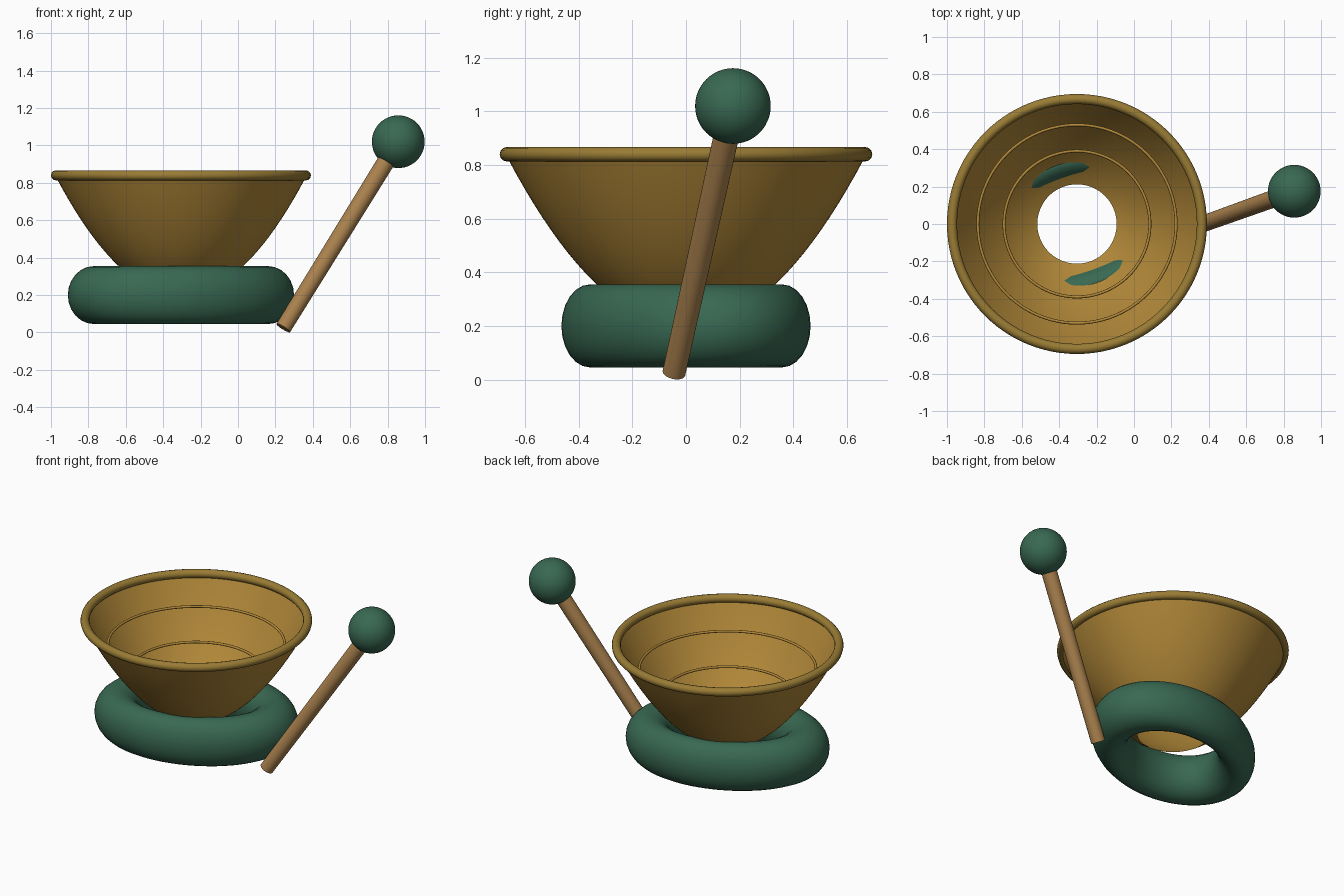
import bpy, bmesh, math
from mathutils import Vector

if "Cube" in bpy.data.objects:
    bpy.data.objects.remove(bpy.data.objects["Cube"])

CX = -0.305  # bowl and cushion axis


def material(name, rgb):
    m = bpy.data.materials.new(name)
    m.diffuse_color = (*rgb, 1)
    m.use_nodes = True
    m.node_tree.nodes["Principled BSDF"].inputs["Base Color"].default_value = m.diffuse_color
    return m


BRASS = material("brass", (0.44, 0.245, 0.04))
RIM_BRASS = material("rim_brass", (0.32, 0.20, 0.035))
GREEN = material("green_fabric", (0.04, 0.14, 0.085))
WOOD = material("wood", (0.40, 0.22, 0.075))


def finish(name, mat):
    ob = bpy.context.object
    ob.name = name
    ob.data.materials.append(mat)
    bpy.ops.object.shade_smooth_by_angle(angle=math.radians(40))
    return ob


def ring(name, major, minor, z, mat, segs=96, minor_segs=12):
    bpy.ops.mesh.primitive_torus_add(major_radius=major, minor_radius=minor,
                                     major_segments=segs, minor_segments=minor_segs,
                                     location=(CX, 0, z))
    return finish(name, mat)


# Bowl: thin open shell spun from a parabolic profile, open at the bottom
bm = bmesh.new()
N = 14
radii = [0.212 + (0.664 - 0.212) * i / N for i in range(N + 1)]
pts = [bm.verts.new((r, 0, 0.197 + 1.42 * r * r)) for r in radii]
edges = [bm.edges.new(p) for p in zip(pts, pts[1:])]
bmesh.ops.spin(bm, geom=pts + edges, cent=(0, 0, 0), axis=(0, 0, 1),
               angle=2 * math.pi, steps=96)
bmesh.ops.remove_doubles(bm, verts=bm.verts, dist=1e-4)
bmesh.ops.recalc_face_normals(bm, faces=bm.faces)
me = bpy.data.meshes.new("bowl")
bm.to_mesh(me)
bm.free()
bowl = bpy.data.objects.new("bowl", me)
bowl.location.x = CX
bpy.context.collection.objects.link(bowl)
bpy.context.view_layer.objects.active = bowl
bowl.select_set(True)
finish("bowl", BRASS)

# Rolled rim and the two thin inner rings
ring("bowl_rim", 0.668, 0.027, 0.84, RIM_BRASS)
ring("inner_ring_upper", 0.53, 0.008, 0.685, BRASS)
ring("inner_ring_lower", 0.39, 0.008, 0.515, BRASS)

# Oval ring cushion, turned to line up with the mallet
cushion = ring("cushion", 1.0, 0.3, 0.2, GREEN, 72, 24)
cushion.scale = (0.479, 0.339, 0.155 / 0.3)
cushion.rotation_euler.z = math.radians(19.7)

# Mallet: leaning tapered stick with a ball head
foot, head = Vector((0.242, -0.045, 0.024)), Vector((0.857, 0.175, 1.02))
axis = head - foot
bpy.ops.mesh.primitive_cone_add(vertices=32, radius1=0.043, radius2=0.048,
                                depth=axis.length, location=(foot + head) / 2,
                                rotation=axis.to_track_quat('Z', 'Y').to_euler())
finish("mallet_stick", WOOD)
bpy.ops.mesh.primitive_uv_sphere_add(segments=48, ring_count=24, radius=0.141, location=head)
finish("mallet_head", GREEN)
